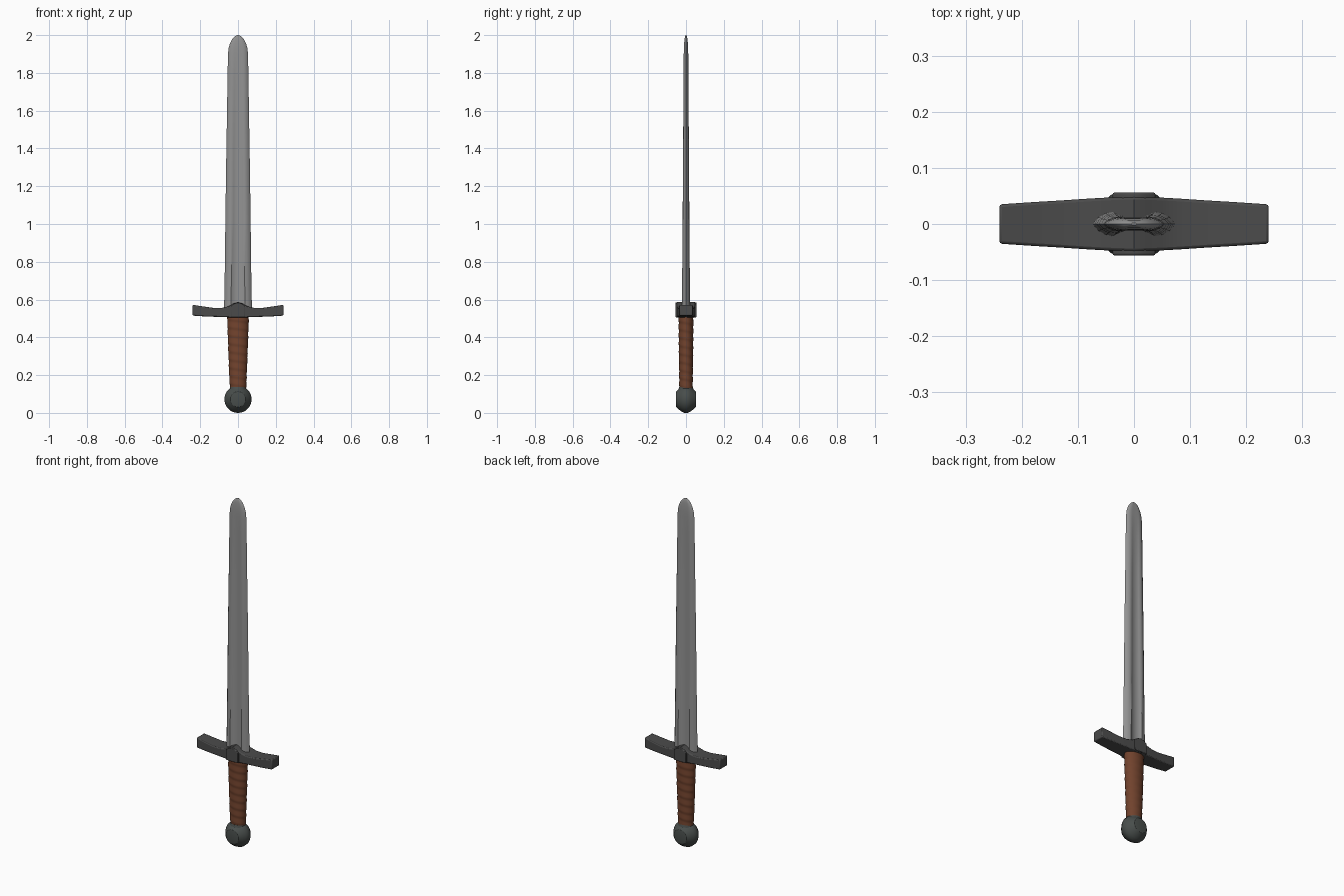
import bpy, bmesh, math

if "Cube" in bpy.data.objects:
    bpy.data.objects.remove(bpy.data.objects["Cube"])


def material(name, rgb):
    m = bpy.data.materials.new(name)
    m.diffuse_color = (*rgb, 1)
    m.use_nodes = True
    m.node_tree.nodes["Principled BSDF"].inputs["Base Color"].default_value = m.diffuse_color
    return m


STEEL = material("blade_steel", (0.29, 0.29, 0.29))
IRON = material("dark_iron", (0.07, 0.07, 0.07))
POMMEL = material("pommel_iron", (0.065, 0.075, 0.071))
LEATHER = material("brown_leather", (0.165, 0.055, 0.026))


def loft(name, rings, mat, angle=30, bevel=0):
    """Skin a list of equal-length closed rings and cap both ends."""
    bm = bmesh.new()
    vs = [[bm.verts.new(p) for p in ring] for ring in rings]
    n = len(vs[0])
    for a, b in zip(vs, vs[1:]):
        for i in range(n):
            j = (i + 1) % n
            bm.faces.new((a[i], a[j], b[j], b[i]))
    bm.faces.new(vs[0][::-1])
    bm.faces.new(vs[-1])
    bmesh.ops.recalc_face_normals(bm, faces=bm.faces)
    me = bpy.data.meshes.new(name)
    bm.to_mesh(me)
    bm.free()
    me.materials.append(mat)
    ob = bpy.data.objects.new(name, me)
    bpy.context.collection.objects.link(ob)
    if bevel:
        mod = ob.modifiers.new("soft_edges", "BEVEL")
        mod.width, mod.segments, mod.limit_method = bevel, 2, "ANGLE"
        mod.angle_limit = math.radians(40)
    bpy.ops.object.select_all(action="DESELECT")
    ob.select_set(True)
    bpy.context.view_layer.objects.active = ob
    bpy.ops.object.shade_smooth_by_angle(angle=math.radians(angle))
    return ob


# Blade: (height, half width, half thickness, groove depth factor)
def blade_ring(z, w, t, groove):
    half = [(1, 0), (0.86, 0.55), (0.68, 0.88), (0.5, 1),
            (0.36, 1 - 0.25 * groove), (0.2, 1 - 0.45 * groove), (0, 1 - 0.5 * groove)]
    front = half + [(-x, y) for x, y in half[-2::-1]]
    loop = front + [(x, -y) for x, y in front[-2:0:-1]]
    return [(x * w, y * t, z) for x, y in loop]


blade_stations = [
    (0.53, 0.074, 0.022, 1), (0.75, 0.070, 0.020, 1), (1.0, 0.067, 0.018, 1),
    (1.3, 0.063, 0.016, 0.95), (1.6, 0.058, 0.014, 0.8), (1.8, 0.055, 0.013, 0.4),
    (1.9, 0.053, 0.012, 0.1), (1.93, 0.050, 0.011, 0), (1.955, 0.043, 0.010, 0),
    (1.975, 0.033, 0.008, 0), (1.99, 0.021, 0.006, 0), (2.0, 0.005, 0.002, 0)]
loft("blade", [blade_ring(*s) for s in blade_stations], STEEL, 35)

# Guard: (x, bottom, top, half depth), mirrored across the centre
right = [(0, 0.505, 0.587, 0.049), (0.022, 0.505, 0.580, 0.048), (0.05, 0.506, 0.564, 0.047),
         (0.085, 0.508, 0.556, 0.045), (0.13, 0.509, 0.556, 0.042),
         (0.18, 0.511, 0.563, 0.039), (0.24, 0.515, 0.572, 0.035)]
guard_stations = [(-x, b, t, d) for x, b, t, d in right[:0:-1]] + right
loft("guard", [[(x, -d, b), (x, d, b), (x, d, t), (x, -d, t)]
               for x, b, t, d in guard_stations], IRON, 35, 0.005)

# Raised plates in the middle of the guard
outline = [(-0.038, 0.506), (0.038, 0.506), (0.038, 0.566), (0.02, 0.579),
           (0, 0.585), (-0.02, 0.579), (-0.038, 0.566)]
for side, label in ((-1, "front"), (1, "back")):
    loft("guard_plate_" + label,
         [[(x, side * y, z) for x, z in outline] for y in (0.04, 0.056)], IRON, 35, 0.003)

# Grip: oval handle with a slanted leather wrap
SIDES, LEVELS = 32, 72
grip_rings = []
for k in range(LEVELS + 1):
    f = k / LEVELS
    z = 0.125 + 0.385 * f
    ring = []
    for i in range(SIDES):
        a = math.tau * i / SIDES
        turn = (f * 9 + a / math.tau) % 1
        r = 0.0025 * (turn * 3 if turn < 1 / 3 else (1 - turn) * 1.5)
        swell = f ** 0.8
        ring.append(((0.041 + 0.015 * swell + r) * math.cos(a),
                     (0.034 + 0.004 * swell + r) * math.sin(a), z))
    grip_rings.append(ring)
loft("grip", grip_rings, LEATHER, 40)

# Pommel: lens-shaped wheel lying along y with flat round faces
profile = [(0.037, 0.053), (0.041, 0.052), (0.054, 0.038), (0.065, 0.023), (0.072, 0.009)]
profile = [(r, -y) for r, y in profile] + [(r, y) for r, y in profile[::-1]]
loft("pommel", [[(r * math.cos(math.tau * i / 32), y, 0.072 + r * math.sin(math.tau * i / 32))
                 for i in range(32)] for r, y in profile], POMMEL, 30)

# Collar joining the pommel to the grip
loft("pommel_collar", [[(w * math.cos(math.tau * i / 24), d * math.sin(math.tau * i / 24), z)
                        for i in range(24)]
                       for z, w, d in ((0.09, 0.05, 0.046), (0.118, 0.046, 0.042), (0.136, 0.042, 0.036))],
     POMMEL, 40)
